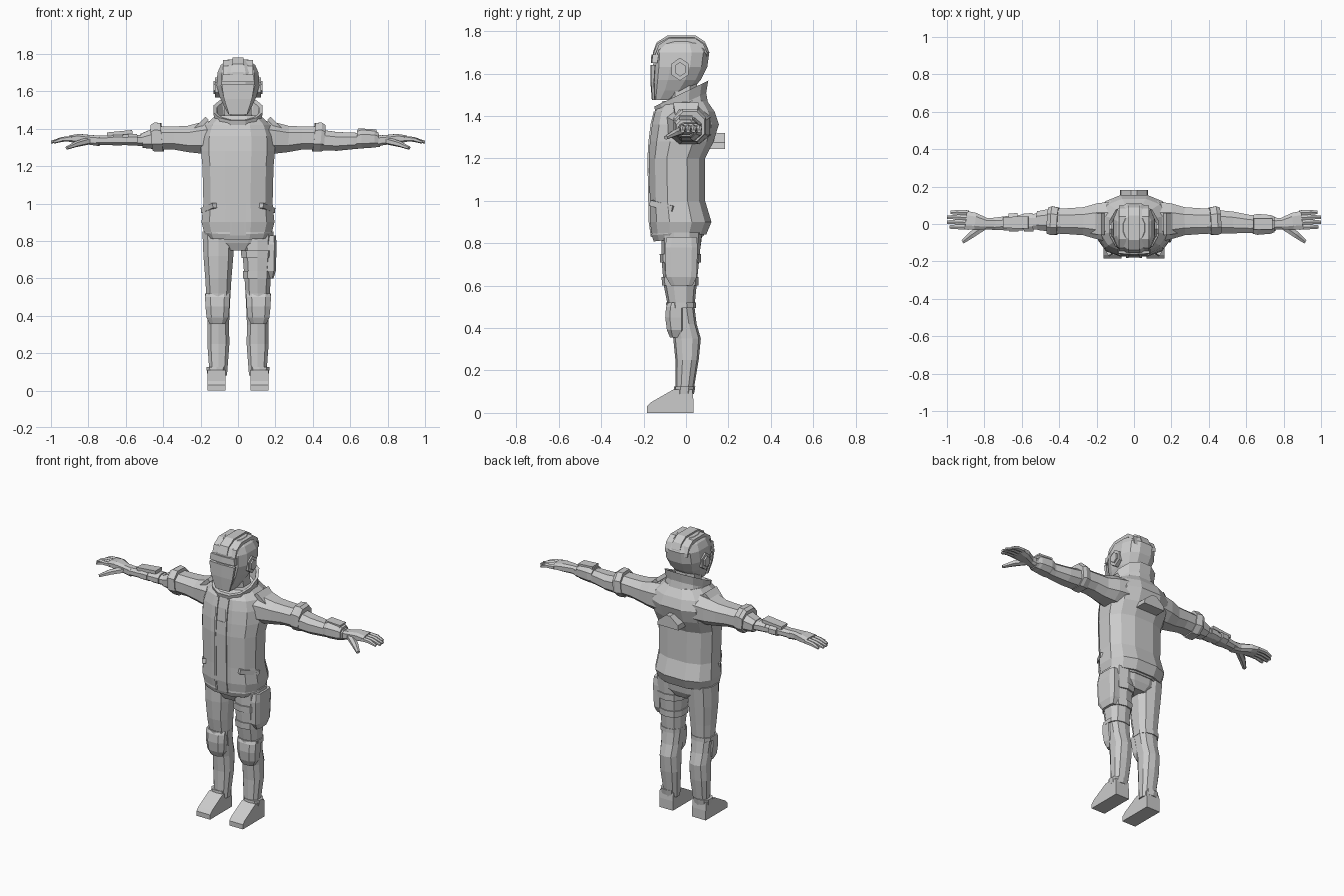
import bpy, bmesh, math
from mathutils import Vector

grey = bpy.data.materials.new("plain_grey")
grey.diffuse_color = (0.6, 0.6, 0.6, 1)


def finish(name, bm):
    bmesh.ops.recalc_face_normals(bm, faces=bm.faces)
    me = bpy.data.meshes.new(name)
    bm.to_mesh(me)
    bm.free()
    me.materials.append(grey)
    ob = bpy.data.objects.new(name, me)
    bpy.context.collection.objects.link(ob)
    return ob


def tube(name, rings, n=8, e=2.4):
    """Loft of rings (x, y, z, half_u, half_v[, tilt]) along their overall direction."""
    d = (Vector(rings[-1][:3]) - Vector(rings[0][:3])).normalized()
    if abs(d.z) > 0.8:
        u, v = Vector((1, 0, 0)), Vector((0, 1, 0))
    else:
        u = d.cross(Vector((0, 0, 1))).normalized()
        v = u.cross(d)
    shape = []
    for i in range(n):
        t = (i + 0.5) / n * math.tau
        c, s = math.cos(t), math.sin(t)
        shape.append((math.copysign(abs(c) ** (2 / e), c), math.copysign(abs(s) ** (2 / e), s)))
    mx, my = max(p[0] for p in shape), max(p[1] for p in shape)
    bm = bmesh.new()
    loops = []
    for r in rings:
        tilt = r[5] if len(r) > 5 else 0
        loops.append([bm.verts.new(Vector(r[:3]) + u * (a / mx * r[3]) + v * (b / my * r[4])
                                   + Vector((0, 0, tilt * b / my * r[4]))) for a, b in shape])
    for l0, l1 in zip(loops, loops[1:]):
        for i in range(n):
            j = (i + 1) % n
            bm.faces.new((l0[i], l0[j], l1[j], l1[i]))
    bm.faces.new(loops[0])
    bm.faces.new(loops[-1])
    return finish(name, bm)


def stack(name, rows, cx=0, n=12, e=2.6):
    """Vertical loft from rows (z, half_width, y_front, y_back[, tilt])."""
    return tube(name, [(cx, (r[2] + r[3]) / 2, r[0], r[1], (r[3] - r[2]) / 2, *r[4:]) for r in rows], n, e)


def prism(name, pts, place, a, b):
    """Extrude a 2D outline between depths a and b; place maps (p, q, depth) to 3D."""
    bm = bmesh.new()
    l0, l1 = ([bm.verts.new(place(p, q, k)) for p, q in pts] for k in (a, b))
    bm.faces.new(l0)
    bm.faces.new(l1)
    for i in range(len(pts)):
        j = (i + 1) % len(pts)
        bm.faces.new((l0[i], l0[j], l1[j], l1[i]))
    return finish(name, bm)


# Jacket body, hem band, hips
stack("jacket", [(0.84, .18, -.16, .095), (0.90, .195, -.17, .12), (1.0, .185, -.17, .09),
                 (1.2, .19, -.175, .09), (1.28, .198, -.17, .13), (1.36, .195, -.16, .155),
                 (1.42, .175, -.145, .135), (1.47, .12, -.11, .10)])
stack("jacket_hem", [(0.82, .165, -.152, .08, .1), (0.85, .182, -.162, .10, .1),
                     (0.875, .18, -.16, .10, .1)])
stack("hips", [(0.75, .09, -.09, .05), (0.79, .15, -.11, .07), (0.87, .165, -.13, .08)])

# Collar (open, hollow) and neck
stack("collar", [(1.40, .135, -.14, .105, .45), (1.455, .125, -.14, .095, .45),
                 (1.505, .132, -.15, .105, .48), (1.50, .112, -.13, .09, .48),
                 (1.44, .10, -.11, .08, .45)], e=2.2)
stack("neck", [(1.40, .075, -.08, .06), (1.58, .07, -.09, .05)], n=8)

# Jacket front edges and pocket bars
for s in (-1, 1):
    tube("zip_edge", [(s * .036, y, z, .006, .008) for z, y in
                      ((.83, -.158), (.9, -.168), (1.2, -.174), (1.28, -.169), (1.36, -.159), (1.42, -.144))], 4)
    tube("pocket_bar", [(s * .125, -.165, .99, .012, .014), (s * .188, -.06, .962, .012, .014)], 4)
    tube("shoulder_pad", [(s * .165, .0, 1.455, .06, .012), (s * .225, .0, 1.395, .05, .012)], 4)
tube("zip_flap", [(0, y, z, .03, .004) for z, y in ((.83, -.158), (.9, -.169), (1.2, -.174), (1.28, -.169))], 4)

# Back badge
prism("back_plate", [(-.075, 1.245), (.075, 1.245), (.07, 1.275), (.015, 1.32), (-.015, 1.32), (-.07, 1.275)],
      lambda p, q, k: (p, k, q), .09, .183)

# Helmet
stack("helmet", [(1.475, .05, -.153, -.06), (1.52, .075, -.158, .025), (1.57, .098, -.158, .07),
                 (1.63, .114, -.155, .10), (1.70, .11, -.152, .11), (1.74, .092, -.135, .088),
                 (1.77, .055, -.085, .045)], n=12)
tube("visor", [(0, -.153, 1.475, .048, .008), (0, -.158, 1.56, .075, .010),
               (0, -.155, 1.64, .088, .013)], 6, 4)
tube("visor_brow", [(0, -.148, 1.65, .088, .018), (0, -.143, 1.69, .082, .02)], 6, 4)
# Raised strips over the crown
crown = ((-.155, 1.69), (-.138, 1.735), (-.085, 1.768), (.045, 1.768), (.09, 1.738), (.106, 1.70))
for x, w, dz in ((0, .03, 0), (-.062, .018, -.012), (.062, .018, -.012)):
    tube("crown_strip", [(x, y * (1 if x == 0 else .93), z + dz, w, .012) for y, z in crown], 4)
for s in (-1, 1):
    for name, r, a, b in (("ear_disc", .054, .09, .122), ("ear_cap", .034, .12, .132)):
        pts = [(-.028 + .85 * r * math.cos(t), 1.62 + r * math.sin(t))
               for t in (math.pi / 6 + k * math.pi / 3 for k in range(6))]
        prism(name, pts, lambda p, q, k: (k, p, q), s * a, s * b)

# Legs, knee pads, boots
boot = [(-.185, 0), (-.185, .03), (-.165, .05), (-.09, .093), (-.06, .11), (.03, .11), (.035, .06), (.035, 0)]
for s in (-1, 1):
    stack("leg", [(.85, .085, -.115, .075), (.72, .08, -.115, .062), (.6, .07, -.105, .05),
                  (.5, .064, -.085, .04), (.42, .06, -.07, .05), (.35, .057, -.06, .07),
                  (.25, .059, -.05, .06), (.13, .05, -.05, .04), (.08, .046, -.05, .033)][::-1],
          s * .105, 10, 2.5)
    stack("knee_pad", [(.355, .04, -.075, -.02), (.39, .058, -.09, .0), (.45, .064, -.098, .0),
                       (.50, .066, -.094, .0), (.52, .064, -.085, .0)], s * .11, 8, 3)
    stack("knee_band", [(.495, .069, -.092, .046), (.52, .069, -.094, .046)], s * .108, 10, 2.5)
    stack("ankle_cuff", [(.09, .05, -.058, .038), (.125, .054, -.056, .044)], s * .115, 10, 2.5)
    prism("boot", boot, lambda p, q, k: (k, p, q), s * .068, s * .164)

# Thigh holster with straps
stack("holster", [(.60, .018, -.07, .03), (.64, .03, -.095, .05), (.78, .035, -.10, .055),
                  (.83, .03, -.09, .05)], .172, 8, 4)
for z, w, f, b in ((.60, .075, -.113, .058), (.71, .085, -.122, .07)):
    stack("thigh_strap", [(z, w, f, b), (z + .04, w + .002, f - .002, b + .002)], .103, 10, 2.5)

# Arms and hands
for s in (-1, 1):
    tube("upper_sleeve", [(s * .12, .01, 1.355, .11, .09), (s * .2, .015, 1.35, .095, .083),
                          (s * .27, .015, 1.345, .075, .07), (s * .34, .015, 1.35, .07, .062),
                          (s * .42, .015, 1.35, .066, .062)])
    tube("sleeve_cuff", [(s * .405, .015, 1.355, .072, .076), (s * .44, .018, 1.355, .077, .078),
                         (s * .46, .018, 1.35, .07, .07)])
    tube("palm", [(s * .74, .0, 1.335, .032, .028), (s * .79, .002, 1.34, .03, .026),
                  (s * .85, .015, 1.347, .045, .025), (s * .90, .02, 1.347, .05, .017)], 8, 3)
    for i in range(4):
        y = -.018 + .026 * i
        reach = (.985, 1.0, .998, .98)[i]
        tube("finger", [(s * .885, y, 1.346, .013, .015), (s * .94, y + .003, 1.343, .013, .013),
                        (s * reach, y + .002, 1.328, .009, .007)], 6)
    tube("thumb", [(s * .80, -.01, 1.335, .02, .02), (s * .865, -.055, 1.318, .018, .016),
                   (s * .915, -.095, 1.297, .01, .009)], 6)

# Covered forearm with gauntlet on the +x side
tube("forearm", [(.45, .012, 1.338, .062, .055), (.53, .008, 1.332, .058, .05),
                 (.62, .0, 1.335, .048, .044), (.76, .0, 1.335, .036, .032)])
tube("gauntlet", [(.635, -.002, 1.343, .05, .046), (.66, -.002, 1.345, .056, .05),
                  (.73, -.002, 1.345, .05, .046), (.75, -.002, 1.342, .042, .038)])
tube("gauntlet_plate", [(.64, .0, 1.392, .03, .01), (.74, .0, 1.386, .03, .01)], 4)

# Slim forearm with wrist device on the -x side
tube("elbow_ring", [(-.45, .02, 1.345, .06, .055), (-.515, .018, 1.335, .05, .038)])
tube("slim_forearm", [(-.50, .015, 1.337, .042, .03), (-.60, .008, 1.34, .042, .028),
                      (-.68, .004, 1.34, .038, .026), (-.76, .0, 1.337, .032, .025)])
for x in (-.54, -.62):
    tube("forearm_band", [(x, .01, 1.342, .049, .031), (x - .05, .008, 1.342, .047, .031)])
tube("wrist_device", [(-.565, .008, 1.383, .032, .01), (-.70, .008, 1.37, .03, .01)], 4)
